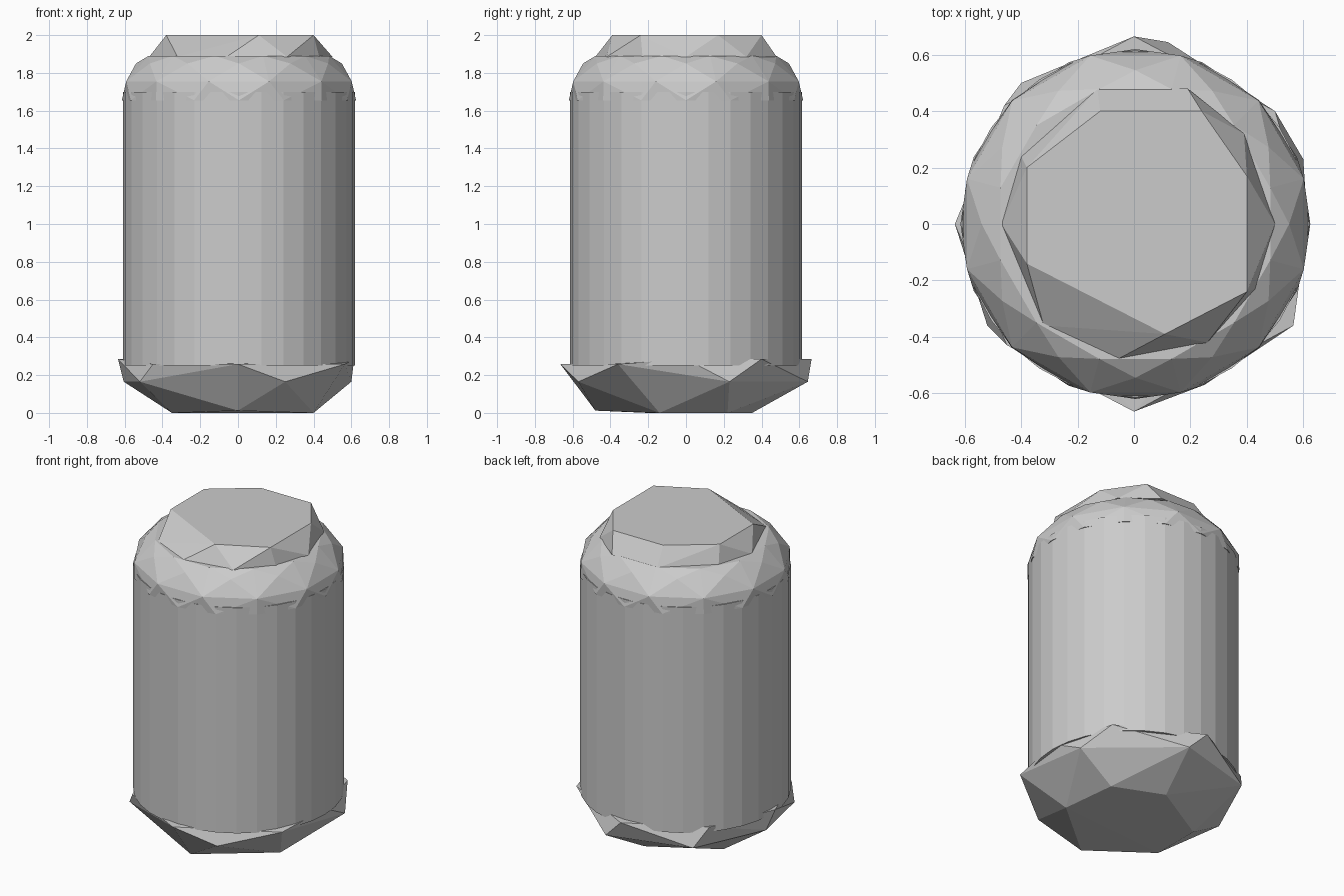
import bpy, bmesh
from math import sin, cos, pi

cube = bpy.data.objects.get("Cube")
if cube:
    bpy.data.objects.remove(cube, do_unlink=True)

grey = bpy.data.materials.new("plain grey")
grey.use_nodes = True
grey.diffuse_color = (0.6, 0.6, 0.6, 1)
grey.node_tree.nodes["Principled BSDF"].inputs["Base Color"].default_value = (0.6, 0.6, 0.6, 1)


def ring(radius, z, sides, turn=0.0, cx=0.005):
    """Points of a regular polygon, turned by a fraction of one side."""
    angles = [2 * pi * (i + turn) / sides for i in range(sides)]
    return [(cx + radius * cos(a), radius * sin(a), z) for a in angles]


def level(z, points):
    return [(x, y, z) for x, y in points]


def hull(name, points):
    """Faceted convex part wrapped around its outline rings."""
    bm = bmesh.new()
    for p in points:
        bm.verts.new(p)
    result = bmesh.ops.convex_hull(bm, input=bm.verts)
    loose = [v for v in bm.verts if not v.link_faces]
    bmesh.ops.delete(bm, geom=loose, context='VERTS')
    bmesh.ops.dissolve_limit(bm, angle_limit=0.01, verts=bm.verts, edges=bm.edges)
    bmesh.ops.recalc_face_normals(bm, faces=bm.faces)
    mesh = bpy.data.meshes.new(name)
    bm.to_mesh(mesh)
    bm.free()
    mesh.materials.append(grey)
    obj = bpy.data.objects.new(name, mesh)
    bpy.context.collection.objects.link(obj)
    return obj


# Can wall
hull("body", ring(0.615, 0.25, 32) + ring(0.615, 1.7, 32))

# Rough chiselled foot: floor, waist and pointed rim
hull("base",
     level(0, [(0.4, -0.14), (0.36, 0.22), (0.05, 0.35), (-0.35, 0.12), (-0.35, -0.2)])
     + [(0, -0.48, 0.012)]
     + level(0.165, [(0.25, -0.57), (0.6, 0.23), (0.12, 0.645), (-0.4, 0.5),
                     (-0.605, 0.05), (-0.52, -0.36)])
     + level(0.258, [(0, -0.665), (0.565, -0.36), (-0.45, -0.43)])
     + level(0.285, [(0.615, 0), (0.5, 0.4), (0, 0.665), (-0.46, 0.42), (-0.635, 0)]))

# Sloping shoulder with staggered facets
hull("shoulder",
     ring(0.62, 1.655, 16) + ring(0.618, 1.755, 12, 0.5)
     + ring(0.545, 1.85, 12) + ring(0.495, 1.89, 12, 0.5))

# Uneven lid
hull("lid",
     level(2.0, [(-0.38, 0.2), (-0.12, 0.4), (0.24, 0.4), (0.4, 0.17),
                 (0.4, -0.24), (0.11, -0.39), (-0.38, -0.14)])
     + level(1.885, [(-0.32, -0.36), (-0.06, -0.48), (0.26, -0.42), (0.43, -0.23),
                     (0.5, 0), (0.39, 0.32), (0.19, 0.48), (-0.13, 0.48),
                     (-0.4, 0.24), (-0.47, 0)]))
